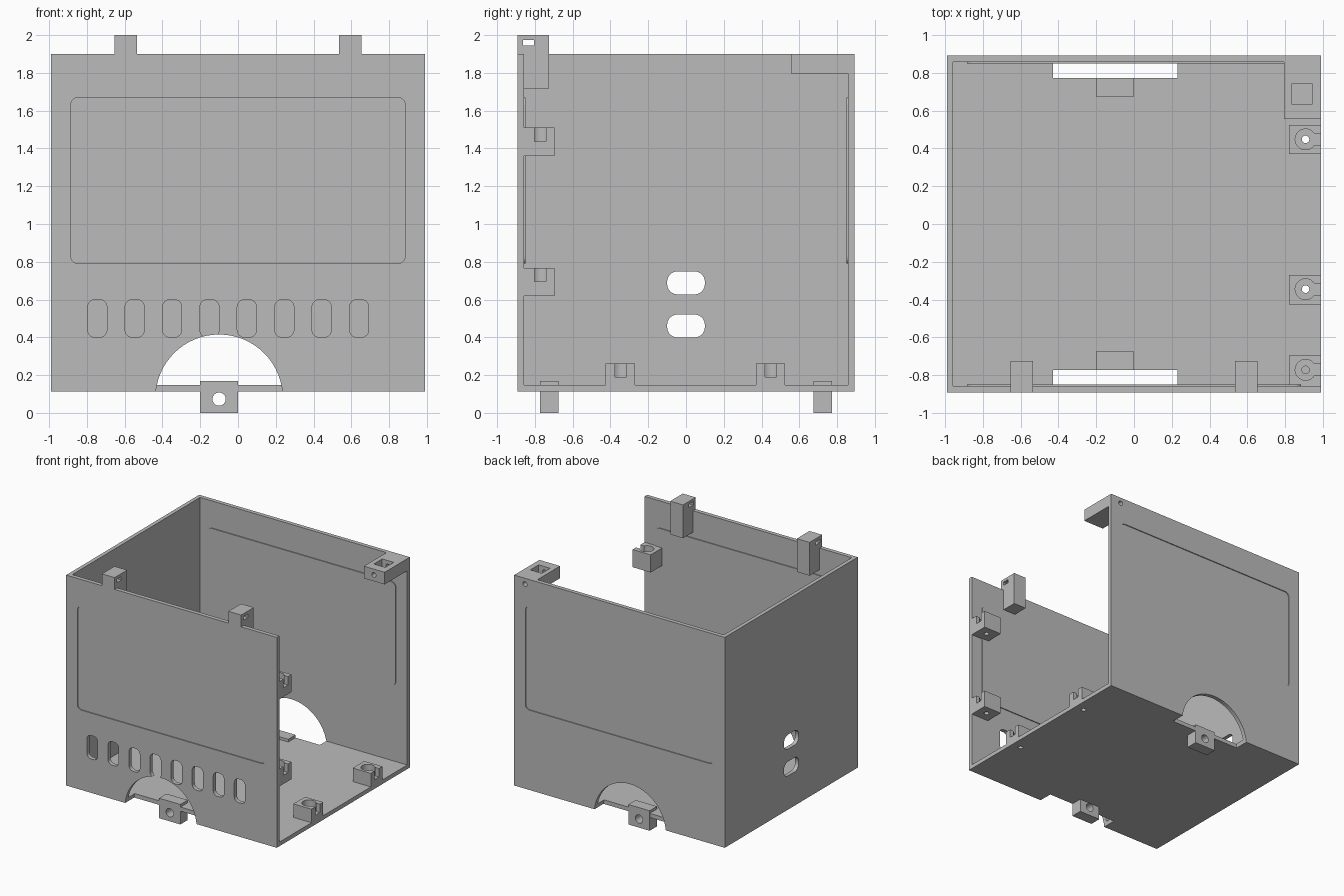
import bpy, bmesh, math

if "Cube" in bpy.data.objects:
    bpy.data.objects.remove(bpy.data.objects["Cube"])

grey = bpy.data.materials.new("light_grey")
grey.diffuse_color = (0.5, 0.5, 0.5, 1)
grey.use_nodes = True
grey.node_tree.nodes["Principled BSDF"].inputs["Base Color"].default_value = grey.diffuse_color


def prism(name, outline, axis, lo, hi):
    """Extrude a 2D outline along an axis; the outline uses the other two axes in order."""
    put = {"x": lambda u, v, t: (t, u, v),
           "y": lambda u, v, t: (u, t, v),
           "z": lambda u, v, t: (u, v, t)}[axis]
    bm = bmesh.new()
    a = [bm.verts.new(put(u, v, lo)) for u, v in outline]
    b = [bm.verts.new(put(u, v, hi)) for u, v in outline]
    bm.faces.new(a)
    bm.faces.new(b)
    for i in range(len(a)):
        j = (i + 1) % len(a)
        bm.faces.new((a[i], a[j], b[j], b[i]))
    bmesh.ops.recalc_face_normals(bm, faces=bm.faces[:])
    mesh = bpy.data.meshes.new(name)
    bm.to_mesh(mesh)
    bm.free()
    mesh.materials.append(grey)
    ob = bpy.data.objects.new(name, mesh)
    bpy.context.collection.objects.link(ob)
    return ob


def rect(u0, u1, v0, v1):
    return [(u0, v0), (u1, v0), (u1, v1), (u0, v1)]


def arc(u, v, r, a0, a1, n):
    return [(u + r * math.cos(a0 + (a1 - a0) * i / n),
             v + r * math.sin(a0 + (a1 - a0) * i / n)) for i in range(n + 1)]


def circle(u, v, r, n=32):
    return arc(u, v, r, 0, 2 * math.pi, n)[:-1]


def rounded(u0, u1, v0, v1, r, n=6):
    q = math.pi / 2
    corners = [(u1 - r, v1 - r), (u0 + r, v1 - r), (u0 + r, v0 + r), (u1 - r, v0 + r)]
    return [p for i, (u, v) in enumerate(corners) for p in arc(u, v, r, i * q, (i + 1) * q, n)]


def box(name, x0, x1, y0, y1, z0, z1):
    return prism(name, rect(x0, x1, y0, y1), "z", z0, z1)


def cut(ob, cutter):
    """Subtract the cutter from the part and discard it."""
    cutter.hide_render = True
    mod = ob.modifiers.new("cut", "BOOLEAN")
    mod.operation = "DIFFERENCE"
    mod.solver = "EXACT"
    mod.object = cutter
    bpy.context.view_layer.objects.active = ob
    bpy.ops.object.modifier_apply(modifier=mod.name)
    bpy.data.objects.remove(cutter)


X, Y, Z0, Z1 = 0.99, 0.893, 0.112, 1.9    # outer shell
YI, FLOOR = 0.858, 0.147                  # inner wall face and floor top
STEP = 0.008                              # depth of the pressed wall panels

# Shell, open at the top and on the right
shell = box("enclosure_shell", -X, X, -Y, Y, Z0, Z1)
cut(shell, box("cavity", -0.957, 1.3, -YI, YI, FLOOR, 2.4))

for s, side in ((-1, "front"), (1, "back")):
    # Arched opening through wall and floor edge
    lo, hi = sorted((s * 0.772, s * 1.1))
    cut(shell, prism("arch", circle(-0.1, 0.078, 0.337, 64), "y", lo, hi))
    # Panel recessed outside and raised inside
    panel = rounded(-0.885, 0.885, 0.79, 1.67, 0.04)
    lo, hi = sorted((s * (Y - STEP), s * 1.1))
    cut(shell, prism("recess", panel, "y", lo, hi))
    lo, hi = sorted((s * YI, s * (YI - STEP)))
    prism(side + "_raised_panel", panel, "y", lo, hi)
    # Foot tab with a screw hole
    lo, hi = sorted((s * 0.675, s * 0.774))
    tab = box(side + "_foot_tab", -0.2, 0, lo, hi, 0, 0.17)
    cut(tab, prism("tab_hole", circle(-0.1, 0.073, 0.035), "y", lo - 0.1, hi + 0.1))

# Vent slots in the front wall
for i in range(8):
    x = -0.745 + 0.198 * i
    cut(shell, prism("vent", rounded(x - 0.051, x + 0.051, 0.4, 0.6, 0.04), "y", -1.1, -0.7))

# Cable slots in the left wall
for z in (0.46, 0.688):
    cut(shell, prism("cable_slot", rounded(-0.1, 0.1, z - 0.061, z + 0.061, 0.055), "x", -1.2, -0.8))

# Screw mounts: two on the floor, two on the front wall
for name, y0, y1, yc, z0, z1 in (
        ("floor_mount_front", -0.427, -0.27, -0.345, FLOOR, 0.262),
        ("floor_mount_back", 0.37, 0.525, 0.448, FLOOR, 0.262),
        ("wall_mount_lower", -YI, -0.697, -0.772, 0.62, 0.767),
        ("wall_mount_upper", -YI, -0.697, -0.772, 1.36, 1.51)):
    mount = box(name, 0.82, X, y0, y1, z0, z1)
    a = math.asin(0.03 / 0.055)
    keyhole = arc(0.908, yc, 0.055, a, 2 * math.pi - a, 28) + [(1.1, yc - 0.03), (1.1, yc + 0.03)]
    cut(mount, prism("keyhole", keyhole, "z", z1 - 0.072, z1 + 0.1))
    cut(mount, prism("screw_hole", circle(0.908, yc, 0.02, 20), "z", z0 - 0.1, z1 + 0.1))
    if z0 == FLOOR:
        cut(shell, prism("floor_hole", circle(0.908, yc, 0.02, 20), "z", 0, 0.2))

# Nut block in the top back corner, with a cross hole through the wall
block = box("corner_nut_block", 0.795, X, 0.555, YI, 1.797, Z1)
cut(block, box("nut_pocket", 0.835, 0.943, 0.632, 0.744, 1.82, 2.1))
for part in (block, shell):
    cut(part, prism("cross_hole", circle(0.889, 1.85, 0.02, 20), "y", 0.4, 1.1))

# Hooked clips standing on the front wall
hook = [(-YI, 1.717), (-0.724, 1.717), (-0.724, 2), (-Y, 2), (-Y, Z1), (-YI, Z1)]
for x, side in ((-0.595, "left"), (0.595, "right")):
    clip = prism(side + "_clip", hook, "x", x - 0.06, x + 0.06)
    cut(clip, prism("clip_slot", rect(-0.862, -0.804, 1.945, 1.975), "x", x - 0.2, x + 0.2))

# Smooth the round openings, keep the edges sharp
bpy.ops.object.select_all(action="DESELECT")
for ob in bpy.context.collection.objects:
    ob.select_set(True)
    bpy.context.view_layer.objects.active = ob
bpy.ops.object.shade_smooth_by_angle(angle=math.radians(30))
